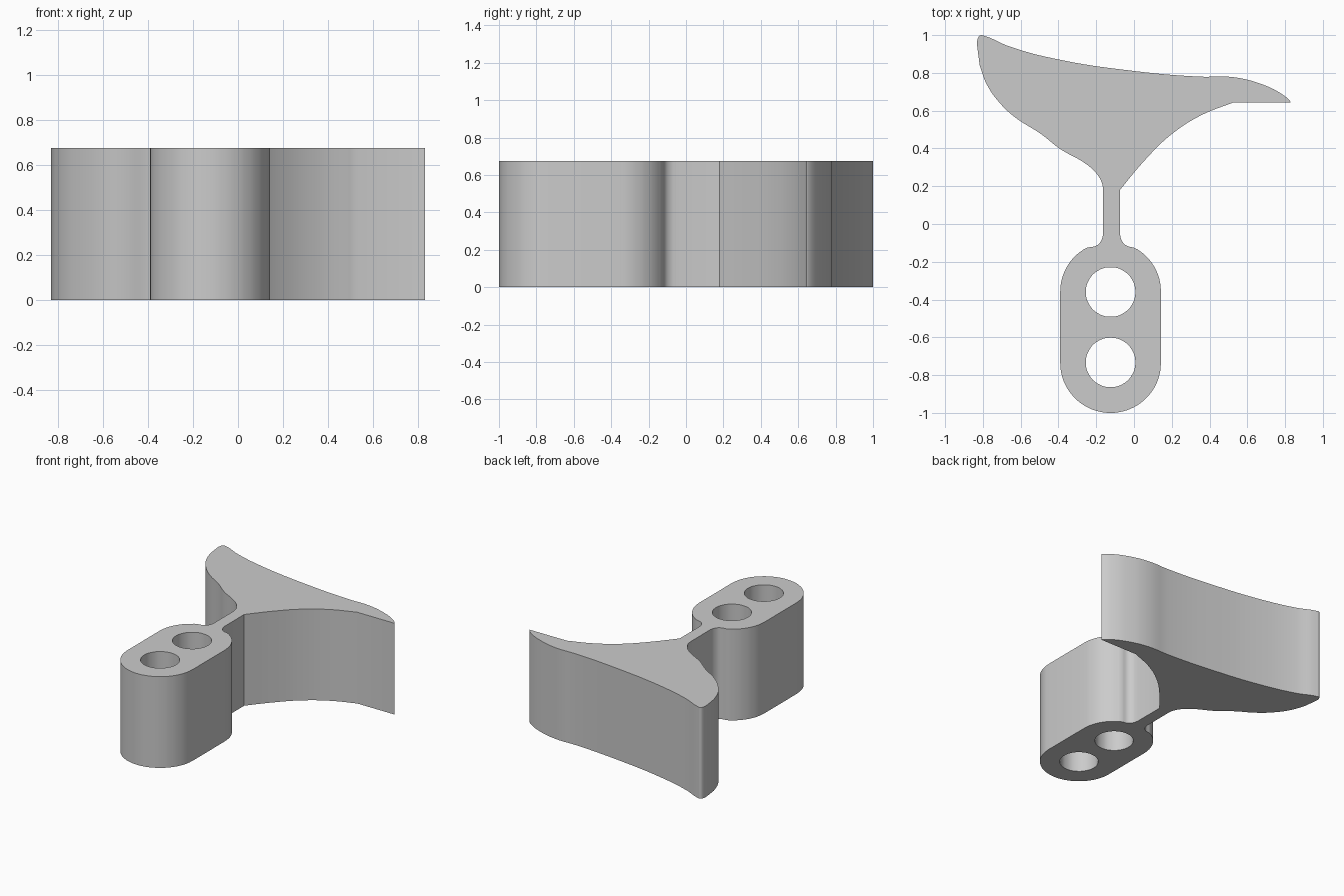
import bpy
import bmesh
from math import cos, sin, radians

cube = bpy.data.objects.get("Cube")
if cube:
    bpy.data.objects.remove(cube)

HEIGHT = 0.675
CX, Y_BACK, Y_FRONT = -0.124, -0.36, -0.733   # centres of the rounded block
R_BLOCK, R_HOLE = 0.267, 0.131


def arc(cy, r, start, end, steps):
    """Points along an arc centred on the block's axis, angles in degrees."""
    angles = [radians(start + (end - start) * i / steps) for i in range(steps + 1)]
    return [(CX + r * cos(a), cy + r * sin(a)) for a in angles]


def add_loop(curve, runs):
    """Closed loop of smooth runs, with a corner at the ends of each run."""
    pts = []
    for run in runs:
        for i, p in enumerate(run):
            pts.append((p, len(runs) > 1 and i in (0, len(run) - 1)))
    spline = curve.splines.new('BEZIER')
    spline.bezier_points.add(len(pts) - 1)
    spline.use_cyclic_u = True
    spline.resolution_u = 6
    for bp, ((x, y), corner) in zip(spline.bezier_points, pts):
        bp.co = (x, y, 0)
        bp.handle_left_type = bp.handle_right_type = 'VECTOR' if corner else 'AUTO'


# Outline of the swept blade, narrow neck and rounded block
blade_back = [(-0.83, 0.94), (-0.829, 0.975), (-0.815, 0.998), (-0.79, 0.995),
              (-0.66, 0.94), (-0.41, 0.873), (0, 0.81), (0.35, 0.78), (0.52, 0.778),
              (0.66, 0.746), (0.78, 0.69), (0.825, 0.652), (0.83, 0.643)]
blade_right = [(0.525, 0.643), (0.35, 0.573), (0.19, 0.468), (0.055, 0.335), (-0.075, 0.18)]
fillet_right = [(-0.075, -0.05), (-0.066, -0.085), (-0.042, -0.113), (-0.002, -0.125)]
fillet_left = [(2 * CX - x + 0.01 * (x < -0.03), y) for x, y in reversed(fillet_right)]
blade_left = [(-0.163, 0.18), (-0.17, 0.217), (-0.198, 0.267), (-0.25, 0.315),
              (-0.395, 0.4), (-0.49, 0.475), (-0.63, 0.565), (-0.71, 0.64),
              (-0.78, 0.74), (-0.817, 0.84), (-0.83, 0.94)]

curve = bpy.data.curves.new("bracket_profile", 'CURVE')
curve.dimensions = '2D'
curve.fill_mode = 'BOTH'
curve.extrude = HEIGHT / 2
add_loop(curve, [blade_back, blade_right, fillet_right,
                 arc(Y_BACK, R_BLOCK, 58, 0, 5),
                 arc(Y_FRONT, R_BLOCK, 0, -180, 14),
                 arc(Y_BACK, R_BLOCK, 180, 122, 5),
                 fillet_left, blade_left[:-1]])

# Two round through-holes
for cy in (Y_BACK, Y_FRONT):
    add_loop(curve, [arc(cy, R_HOLE, 0, 330, 11)])

# Turn the profile into a solid mesh standing on the ground
helper = bpy.data.objects.new("profile_helper", curve)
bpy.context.scene.collection.objects.link(helper)
bpy.context.view_layer.update()
graph = bpy.context.evaluated_depsgraph_get()
mesh = bpy.data.meshes.new_from_object(helper.evaluated_get(graph))
bpy.data.objects.remove(helper)

bm = bmesh.new()
bm.from_mesh(mesh)
bmesh.ops.remove_doubles(bm, verts=bm.verts, dist=0.0005)
bmesh.ops.translate(bm, verts=bm.verts, vec=(0, 0, HEIGHT / 2))
bmesh.ops.recalc_face_normals(bm, faces=bm.faces)
bm.to_mesh(mesh)
bm.free()

bracket = bpy.data.objects.new("bracket", mesh)
bpy.context.scene.collection.objects.link(bracket)

# Plain grey finish
grey = bpy.data.materials.new("plain_grey")
grey.use_nodes = True
colour = (0.6, 0.6, 0.6, 1)
grey.diffuse_color = colour
grey.node_tree.nodes["Principled BSDF"].inputs["Base Color"].default_value = colour
mesh.materials.clear()
mesh.materials.append(grey)

bpy.ops.object.select_all(action='DESELECT')
bracket.select_set(True)
bpy.context.view_layer.objects.active = bracket
bpy.ops.object.shade_smooth_by_angle(angle=radians(30))
